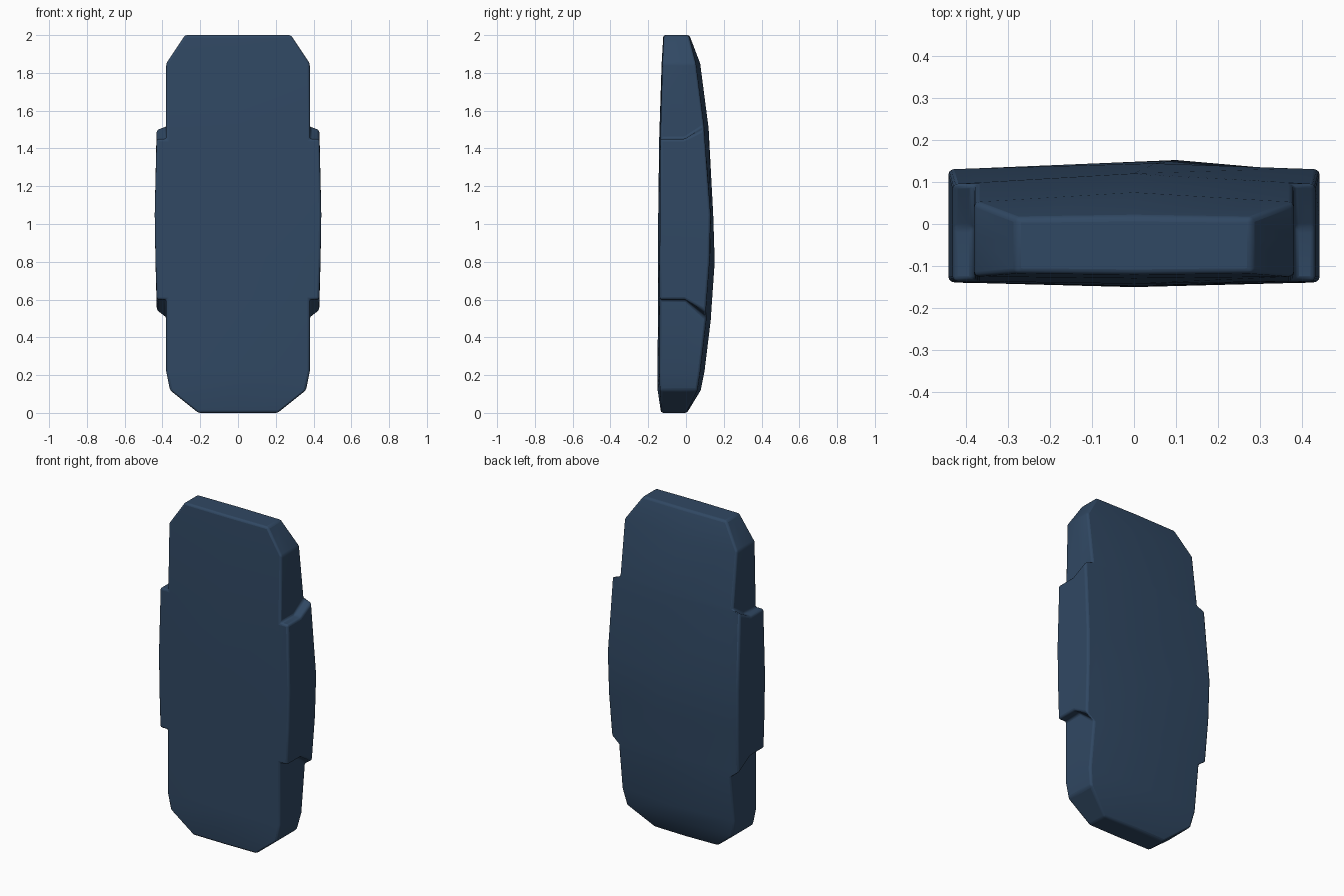
import bpy, bmesh, math

if "Cube" in bpy.data.objects:
    bpy.data.objects.remove(bpy.data.objects["Cube"])

# Stations: z at front, z at back, half width, inner half width,
# y front edge, y front centre, y back edge, y back centre, x of back crest
STATIONS = [
    (0.00, 0.00, 0.21, 0.21, -0.130, -0.132, 0.000, 0.005, 0.0),
    (0.12, 0.12, 0.36, 0.36, -0.138, -0.150, 0.060, 0.078, 0.0),
    (0.22, 0.22, 0.38, 0.38, -0.140, -0.150, 0.075, 0.098, 0.0),
    (0.60, 0.50, 0.38, 0.38, -0.140, -0.149, 0.108, 0.132, 0.05),
    (0.60, 0.54, 0.43, 0.38, -0.139, -0.149, 0.104, 0.134, 0.05),
    (0.82, 0.80, 0.437, 0.38, -0.139, -0.148, 0.124, 0.152, 0.1),
    (1.05, 1.05, 0.441, 0.38, -0.138, -0.147, 0.130, 0.144, 0.05),
    (1.45, 1.50, 0.431, 0.38, -0.136, -0.142, 0.095, 0.120, 0.0),
    (1.45, 1.52, 0.38, 0.38, -0.136, -0.142, 0.095, 0.118, 0.0),
    (1.85, 1.85, 0.38, 0.38, -0.125, -0.129, 0.052, 0.075, 0.0),
    (2.00, 2.00, 0.28, 0.28, -0.117, -0.120, 0.015, 0.018, 0.0),
]


def ring(bm, s):
    zf, zb, w, a, yf, yfc, yb, ybc, xb = s
    ym = yf + (yb - yf) * 0.55
    fa = yfc + (yf - yfc) * a / w
    ba = ybc + (yb - ybc) * a / w
    # inner points meet the step where the side band starts
    pts = [(-w, yf, zf), (-a, fa, zf), (0, yfc, zf), (a, fa, zf), (w, yf, zf),
           (w, ym, zf), (w, yb, zb), (a, ba, zb), (xb, ybc, zb), (-a, ba, zb),
           (-w, yb, zb), (-w, ym, zf)]
    return [bm.verts.new(p) for p in pts]


# Slab body with the wider side band, lofted upward
bm = bmesh.new()
rings = [ring(bm, s) for s in STATIONS]
for lo, hi in zip(rings, rings[1:]):
    n = len(lo)
    for i in range(n):
        j = (i + 1) % n
        bm.faces.new((lo[i], lo[j], hi[j], hi[i]))
bm.faces.new(rings[0])
bm.faces.new(rings[-1])
bmesh.ops.remove_doubles(bm, verts=bm.verts, dist=0.006)
bmesh.ops.dissolve_degenerate(bm, edges=bm.edges, dist=0.0005)
bmesh.ops.recalc_face_normals(bm, faces=bm.faces)
mesh = bpy.data.meshes.new("slab_body")
bm.to_mesh(mesh)
bm.free()
body = bpy.data.objects.new("slab_body", mesh)
bpy.context.collection.objects.link(body)

# Soft edges
bevel = body.modifiers.new("soft_edges", 'BEVEL')
bevel.width = 0.012
bevel.segments = 3
bevel.limit_method = 'ANGLE'
bevel.angle_limit = math.radians(25)

# Dark blue paint
paint = bpy.data.materials.new("dark_blue")
paint.diffuse_color = (0.03, 0.065, 0.125, 1)
paint.use_nodes = True
paint.node_tree.nodes["Principled BSDF"].inputs["Base Color"].default_value = paint.diffuse_color
mesh.materials.append(paint)

bpy.context.view_layer.objects.active = body
body.select_set(True)
bpy.ops.object.shade_smooth_by_angle(angle=math.radians(35))
